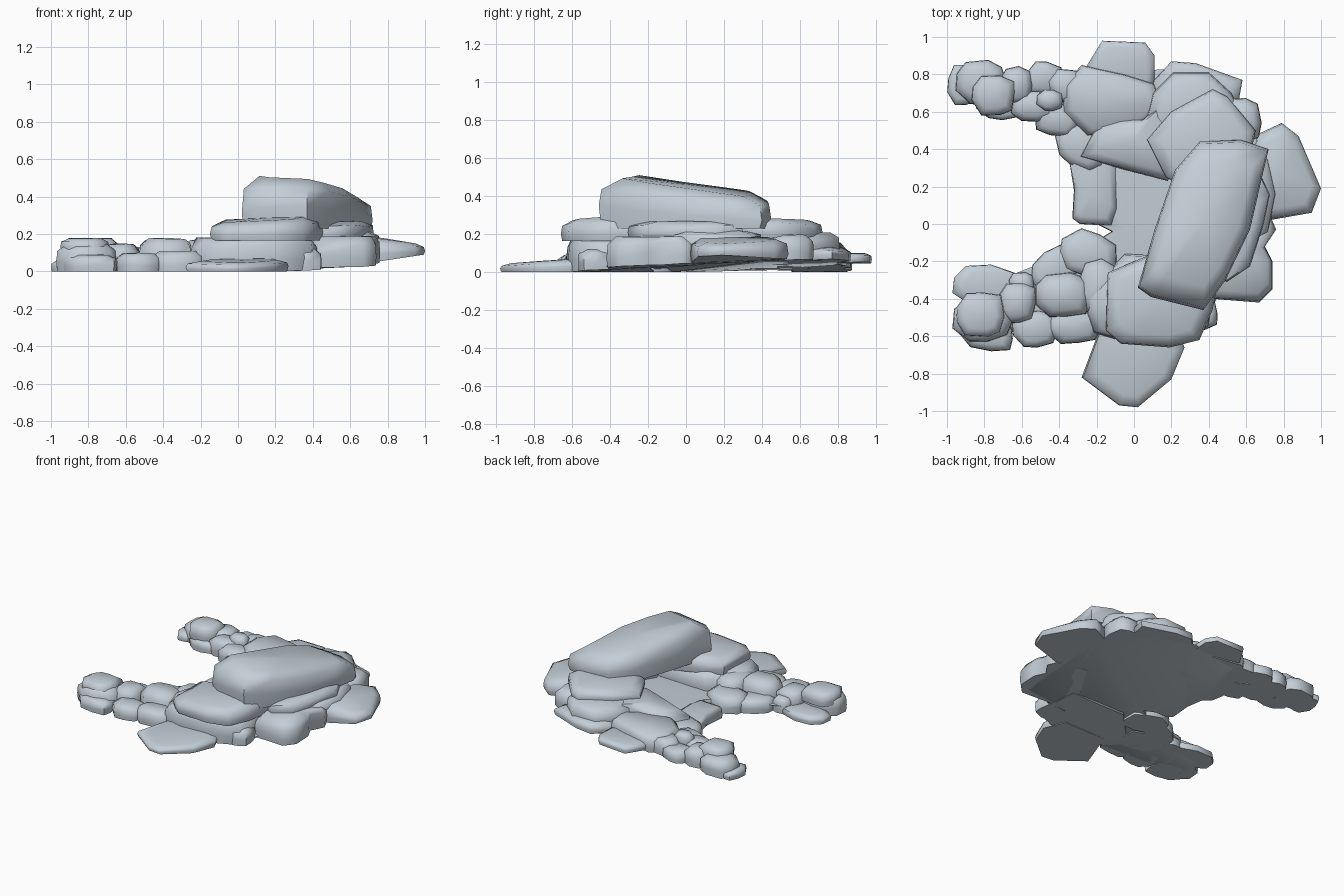
import bpy
import bmesh
import math
import random

cube = bpy.data.objects.get("Cube")
if cube:
    bpy.data.objects.remove(cube, do_unlink=True)

stone = bpy.data.materials.new("pale blue grey stone")
stone.use_nodes = True
colour = (0.55, 0.62, 0.68, 1)
stone.diffuse_color = colour
stone.node_tree.nodes["Principled BSDF"].inputs["Base Color"].default_value = colour


def ground(x, y):
    """Common underside: flat under the front arm, lifting to the outer back corner."""
    return max(0, 0.011 + 0.046 * x + 0.041 * y)


def slab(name, outline, bottom, top, tilt=(0, 0), inset=0.74, lift=0):
    """Weathered stone: a stack of rings following an outline, with a tilted crown."""
    rng = random.Random(name)
    cx = sum(x for x, y in outline) / len(outline)
    cy = sum(y for x, y in outline) / len(outline)
    bm = bmesh.new()
    rings = []
    for scale, level, wobble in ((0.97, 0, 0), (1, 0.35, 0.1),
                                 (0.97, 0.74, 0.06), (inset, 0.97, 0.02)):
        ring = []
        for px, py in outline:
            x, y = cx + (px - cx) * scale, cy + (py - cy) * scale
            low = max(bottom + lift * (x - cx), ground(x, y))
            high = top + tilt[0] * (x - cx) + tilt[1] * (y - cy)
            blend = level + rng.uniform(-wobble, wobble)
            ring.append(bm.verts.new((x, y, low + (high - low) * blend)))
        rings.append(ring)
    count = len(outline)
    for lower, upper in zip(rings, rings[1:]):
        for i in range(count):
            j = (i + 1) % count
            bm.faces.new((lower[i], lower[j], upper[j], upper[i]))
    bm.faces.new(rings[0][::-1])
    crown = bm.verts.new((cx, cy, top))
    for i in range(count):
        bm.faces.new((rings[-1][i], rings[-1][(i + 1) % count], crown))
    bmesh.ops.recalc_face_normals(bm, faces=bm.faces)
    mesh = bpy.data.meshes.new(name)
    bm.to_mesh(mesh)
    bm.free()
    mesh.materials.append(stone)
    obj = bpy.data.objects.new(name, mesh)
    bpy.context.collection.objects.link(obj)
    bpy.ops.object.select_all(action="DESELECT")
    obj.select_set(True)
    bpy.context.view_layer.objects.active = obj
    bpy.ops.object.shade_smooth_by_angle(angle=math.radians(62))


def rock(name, centre, size, bottom, top, turn=0, sides=9, tilt=(0, 0)):
    """Small irregular boulder with a rounded-box plan, seeded by its name."""
    rng = random.Random(name)
    angle = math.radians(turn)
    outline = []
    for i in range(sides):
        a = math.tau * (i + rng.uniform(-0.2, 0.2)) / sides
        c, s = math.cos(a), math.sin(a)
        r = rng.uniform(0.94, 1.06) / (c ** 4 + s ** 4) ** 0.2
        x, y = r * c * size[0] / 2, r * s * size[1] / 2
        outline.append((centre[0] + x * math.cos(angle) - y * math.sin(angle),
                        centre[1] + x * math.sin(angle) + y * math.cos(angle)))
    slab(name, outline, bottom, top, tilt, inset=0.66)


# Ground plate filling the underside
slab("ground_plate",
     [(-0.9, -0.56), (-0.6, -0.58), (-0.2, -0.6), (0.38, -0.54), (0.45, -0.38),
      (0.68, -0.37), (0.7, 0), (0.7, 0.4), (0.55, 0.7), (0.2, 0.83),
      (-0.25, 0.8), (-0.38, 0.55), (-0.3, 0.05), (-0.12, -0.04),
      (-0.3, -0.15), (-0.5, -0.32), (-0.88, -0.36)],
     bottom=0, top=0.06, inset=0.9)

# Capstone and the stones carrying it
slab("capstone",
     [(0.02, -0.34), (0.09, -0.39), (0.37, -0.46), (0.49, -0.3), (0.62, -0.03),
      (0.68, 0.23), (0.72, 0.4), (0.57, 0.45), (0.35, 0.44), (0.22, 0.29),
      (0.11, -0.03)],
     bottom=0.23, top=0.46, tilt=(-0.1, -0.1), inset=0.74)
slab("front_support",
     [(-0.14, -0.26), (-0.15, -0.57), (-0.07, -0.64), (0.19, -0.66),
      (0.35, -0.62), (0.42, -0.46), (0.47, -0.2), (0.2, -0.12), (0, -0.2)],
     bottom=0.165, top=0.285, tilt=(0.06, 0.05))
slab("back_support",
     [(0.07, 0.45), (0.2, 0.6), (0.42, 0.72), (0.5, 0.68), (0.65, 0.5),
      (0.6, 0.25), (0.35, 0.15), (0.17, 0.25)],
     bottom=0.18, top=0.28, tilt=(0.02, -0.02))
rock("east_support", (0.54, 0), (0.3, 0.62), bottom=0.17, top=0.27, turn=-15)

# Back shelf stones
slab("back_shelf",
     [(-0.38, 0.74), (-0.28, 0.85), (-0.05, 0.8), (0.11, 0.75), (0.16, 0.62),
      (0, 0.48), (-0.25, 0.47), (-0.38, 0.6)],
     bottom=0, top=0.16, inset=0.8)
slab("inner_back_shelf",
     [(-0.29, 0.36), (-0.2, 0.53), (-0.08, 0.56), (0.05, 0.56), (0.15, 0.65),
      (0.28, 0.42), (0.18, 0.23), (-0.05, 0.29)],
     bottom=0.02, top=0.2, tilt=(0.1, 0))
slab("back_ledge",
     [(0.1, 0.7), (0.21, 0.81), (0.4, 0.81), (0.52, 0.7), (0.62, 0.5),
      (0.3, 0.4), (0.05, 0.5)], bottom=0.08, top=0.21)
slab("low_back_ledge",
     [(0.1, 0.76), (0.2, 0.87), (0.33, 0.86), (0.58, 0.77), (0.56, 0.66),
      (0.3, 0.5), (0.1, 0.6)], bottom=0.03, top=0.13)
rock("back_corner_stone", (0.56, 0.55), (0.24, 0.24), bottom=0.05, top=0.2)
slab("back_step",
     [(-0.25, 0.85), (-0.17, 0.98), (0.06, 0.97), (0.11, 0.9), (0.11, 0.72),
      (-0.22, 0.7)], bottom=0.045, top=0.1)

# Outer rim stones
slab("outer_wedge",
     [(0.58, 0.1), (0.72, 0.02), (0.95, 0.06), (1, 0.19), (0.88, 0.47),
      (0.79, 0.54), (0.66, 0.48)],
     bottom=0.06, top=0.175, tilt=(-0.15, 0), inset=0.76, lift=0.15)
slab("outer_rim",
     [(0.42, -0.4), (0.67, -0.42), (0.74, -0.35), (0.74, -0.2), (0.7, -0.12),
      (0.76, -0.03), (0.73, 0.04), (0.5, 0.1), (0.35, -0.15)],
     bottom=0.02, top=0.19, inset=0.8)
rock("upper_outer_rim", (0.6, 0.14), (0.3, 0.5), bottom=0.12, top=0.22)
slab("front_rim",
     [(-0.28, -0.4), (-0.22, -0.58), (-0.05, -0.63), (0.2, -0.62),
      (0.4, -0.55), (0.43, -0.42), (0.4, -0.18), (-0.05, -0.16)],
     bottom=0, top=0.185, inset=0.85)
slab("front_step",
     [(-0.28, -0.82), (-0.08, -0.97), (0.02, -0.98), (0.2, -0.83),
      (0.27, -0.66), (0.2, -0.5), (-0.16, -0.5)],
     bottom=0, top=0.06, tilt=(0, 0.07))
rock("front_corner_stone", (0.35, -0.48), (0.2, 0.18), bottom=0, top=0.12)

# Inner court stones
slab("inner_step",
     [(-0.33, 0.03), (-0.29, 0), (-0.12, -0.01), (-0.09, 0.08), (-0.1, 0.4),
      (-0.36, 0.4), (-0.32, 0.2)], bottom=0, top=0.09)
rock("inner_corner", (-0.28, 0.42), (0.3, 0.24), bottom=0, top=0.11, turn=-40)

# Front arm: low footings, then boulders along its crest
rock("front_arm_footing", (-0.79, -0.33), (0.36, 0.22), bottom=0, top=0.06)
rock("front_arm_edge", (-0.79, -0.58), (0.3, 0.2), bottom=0, top=0.09, turn=-10)
rock("front_arm_end", (-0.81, -0.51), (0.32, 0.24), bottom=0, top=0.15)
rock("front_arm_end_top", (-0.82, -0.48), (0.27, 0.24), bottom=0.08, top=0.18)
rock("front_arm_neck", (-0.62, -0.42), (0.2, 0.22), bottom=0, top=0.15)
rock("front_arm_pebble", (-0.6, -0.32), (0.14, 0.12), bottom=0, top=0.11)
rock("front_arm_foot", (-0.53, -0.56), (0.25, 0.2), bottom=0, top=0.1)
rock("front_arm_skirt", (-0.32, -0.54), (0.3, 0.2), bottom=0, top=0.11)
rock("front_arm_middle", (-0.38, -0.38), (0.3, 0.24), bottom=0, top=0.18)
rock("front_arm_inner", (-0.42, -0.24), (0.28, 0.2), bottom=0, top=0.1, turn=40)
rock("front_arm_court", (-0.24, -0.16), (0.32, 0.24), bottom=0, top=0.12, turn=-20)
rock("front_arm_root", (-0.18, -0.34), (0.24, 0.3), bottom=0.02, top=0.17)

# Back arm
rock("back_arm_tip", (-0.92, 0.74), (0.15, 0.22), bottom=0, top=0.06)
rock("back_arm_far", (-0.82, 0.76), (0.26, 0.24), bottom=0, top=0.13)
rock("back_arm_crest", (-0.75, 0.69), (0.24, 0.22), bottom=0.07, top=0.18)
rock("back_arm_edge", (-0.72, 0.62), (0.26, 0.12), bottom=0, top=0.08, turn=-5)
rock("back_arm_neck", (-0.63, 0.74), (0.17, 0.2), bottom=0, top=0.14)
rock("back_arm_rear", (-0.48, 0.78), (0.21, 0.18), bottom=0, top=0.11)
rock("back_arm_middle", (-0.54, 0.63), (0.24, 0.17), bottom=0, top=0.13)
rock("back_arm_pebble", (-0.45, 0.66), (0.14, 0.11), bottom=0.06, top=0.17)
rock("back_arm_inner", (-0.42, 0.56), (0.24, 0.19), bottom=0, top=0.12, turn=-25)
rock("back_arm_root", (-0.36, 0.74), (0.19, 0.18), bottom=0, top=0.14)
